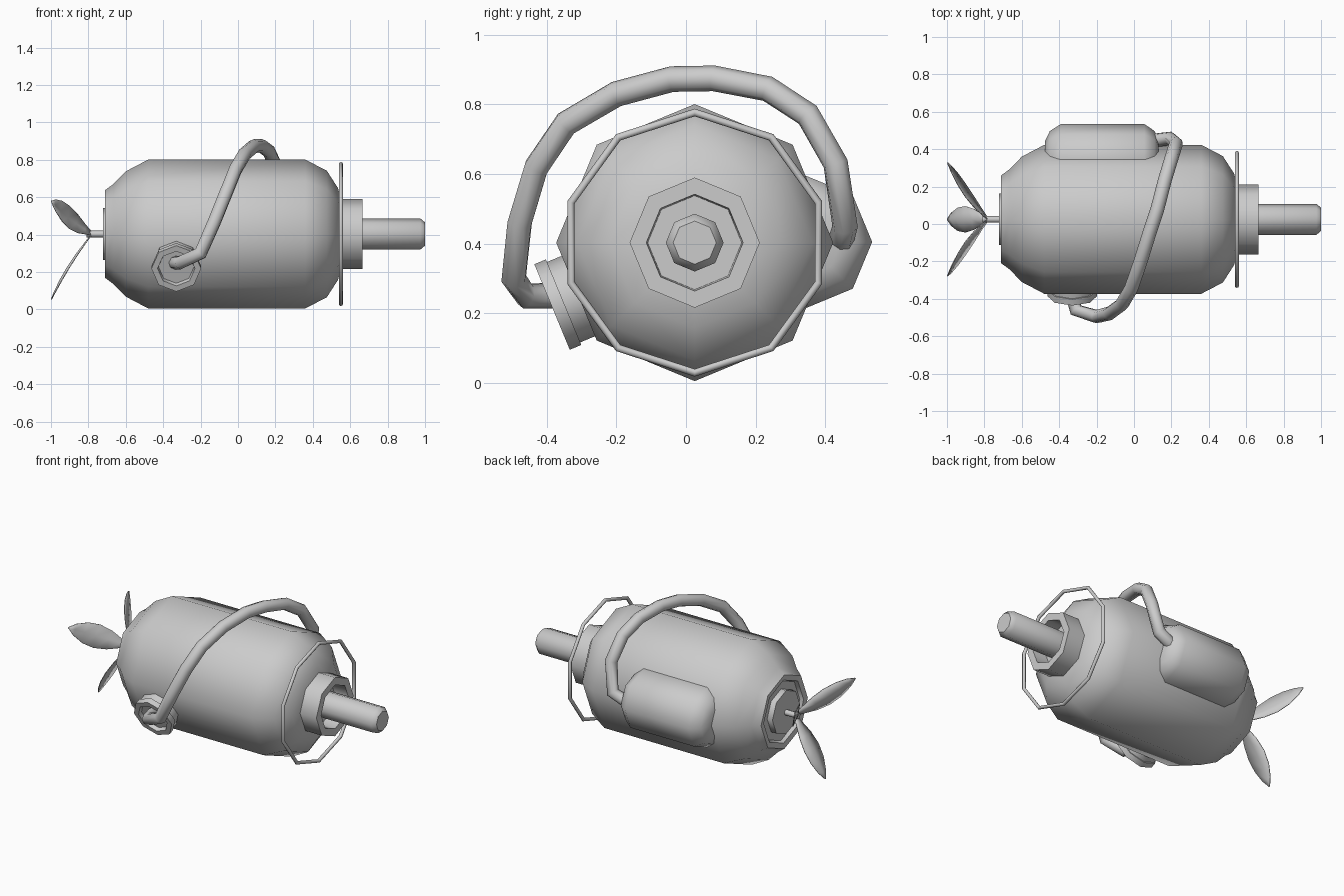
import bpy, math
from mathutils import Matrix, Vector

if "Cube" in bpy.data.objects:
    bpy.data.objects.remove(bpy.data.objects["Cube"])

CY, CZ = 0.025, 0.403  # main axis


def add_mesh(name, verts, faces, matrix, angle=50):
    me = bpy.data.meshes.new(name)
    me.from_pydata(verts, [], faces)
    me.transform(matrix)
    ob = bpy.data.objects.new(name, me)
    bpy.context.collection.objects.link(ob)
    bpy.ops.object.select_all(action='DESELECT')
    ob.select_set(True)
    bpy.context.view_layer.objects.active = ob
    bpy.ops.object.mode_set(mode='EDIT')
    bpy.ops.mesh.select_all(action='SELECT')
    bpy.ops.mesh.normals_make_consistent(inside=False)
    bpy.ops.object.mode_set(mode='OBJECT')
    bpy.ops.object.shade_smooth_by_angle(angle=math.radians(angle))
    return ob


def lathe(name, profile, n=8, closed=False, matrix=Matrix.Translation((0, CY, CZ))):
    """Spin (x, radius) points round x with a corner at the top."""
    verts, faces = [], []
    for x, r in profile:
        for k in range(n):
            a = 2 * math.pi * k / n
            verts.append((x, r * math.sin(a), r * math.cos(a)))
    m = len(profile)
    for i in range(m if closed else m - 1):
        j = (i + 1) % m
        for k in range(n):
            q = (k + 1) % n
            faces.append((i * n + k, i * n + q, j * n + q, j * n + k))
    if not closed:
        faces += [tuple(range(n)), tuple(range((m - 1) * n, m * n))]
    return add_mesh(name, verts, faces, matrix)


def ring(name, x, radius, minor, n):
    prof = [(x + minor * math.cos(t * math.pi / 4), radius + minor * math.sin(t * math.pi / 4))
            for t in range(8)]
    return lathe(name, prof, n, closed=True)


# Main body with rounded ends and a shallow rear recess
lathe("body", [(-0.685, 0.19), (-0.705, 0.20), (-0.71, 0.235), (-0.665, 0.268), (-0.60, 0.335),
               (-0.48, 0.398), (0.36, 0.398), (0.475, 0.338), (0.535, 0.245), (0.56, 0.15)])
# Rear disc and propeller shaft
lathe("rear_disc", [(-0.67, 0.138), (-0.722, 0.138)])
lathe("propeller_shaft", [(-0.70, 0.018), (-0.81, 0.018)])

# Front guard ring, hollow collar and nozzle
ring("front_ring", 0.55, 0.374, 0.011, 10)
lathe("front_collar", [(0.53, 0.187), (0.665, 0.187), (0.665, 0.139), (0.57, 0.135)])
lathe("nozzle", [(0.55, 0.083), (0.975, 0.083), (1.0, 0.062)])

# Side tank on the back
lathe("side_tank", [(-0.475, 0.10), (-0.45, 0.152), (-0.39, 0.19), (0.055, 0.19),
                    (0.11, 0.152), (0.132, 0.10)], matrix=Matrix.Translation((0, 0.345, 0.405)))

# Hose port, facing outward and slightly down
axis = Vector((0, -0.924, -0.383))
side = Vector((1, 0, 0))
up = axis.cross(side)
rot = Matrix((axis, side, up)).transposed().to_4x4()
port = Matrix.Translation((-0.33, -0.385, 0.218)) @ rot
lathe("hose_port_base", [(-0.12, 0.125), (-0.03, 0.125)], matrix=port)
lathe("hose_port_rim", [(-0.036, 0.133), (0.0, 0.133), (0.0, 0.10), (-0.025, 0.095)], matrix=port)

# Hose arching over the body from port to tank
path = [(-0.34, -0.34, 0.25), (-0.31, -0.46, 0.25), (-0.20, -0.495, 0.30), (-0.13, -0.478, 0.46),
        (-0.065, -0.43, 0.62), (-0.015, -0.345, 0.745), (0.035, -0.20, 0.83),
        (0.085, -0.04, 0.873), (0.125, 0.08, 0.875), (0.165, 0.235, 0.845),
        (0.20, 0.35, 0.77), (0.225, 0.43, 0.63), (0.195, 0.457, 0.45), (0.09, 0.445, 0.405)]
cu = bpy.data.curves.new("hose", 'CURVE')
cu.dimensions = '3D'
cu.bevel_depth = 0.037
cu.bevel_resolution = 2
cu.use_fill_caps = True
sp = cu.splines.new('POLY')
sp.points.add(len(path) - 1)
for p, co in zip(sp.points, path):
    p.co = (*co, 1)
sp.use_smooth = True
hose = bpy.data.objects.new("hose", cu)
bpy.context.collection.objects.link(hose)

# Three swept-back leaf blades
leaf = [(0.0, 0.012), (0.12, 0.028), (0.3, 0.056), (0.5, 0.07), (0.7, 0.062), (0.88, 0.035), (1.0, 0.003)]
for b in range(3):
    verts, faces = [], []
    for t, w in leaf:
        r = 0.005 + 0.345 * t
        x = -0.785 - 0.215 * t - 0.02 * math.sin(math.pi * t)
        x = max(x, -0.998)
        for s in (-1, 0, 1):
            verts.append((x + 0.012 * abs(s) * w / 0.07, s * w, -r))
    for i in range(len(leaf) - 1):
        for c in range(2):
            a = i * 3 + c
            faces.append((a, a + 1, a + 4, a + 3))
    m = Matrix.Translation((0, CY, CZ)) @ Matrix.Rotation(b * 2 * math.pi / 3, 4, 'X')
    blade = add_mesh("propeller_blade_%d" % (b + 1), verts, faces, m)
    mod = blade.modifiers.new("thickness", 'SOLIDIFY')
    mod.thickness = 0.005
    mod.offset = 0
